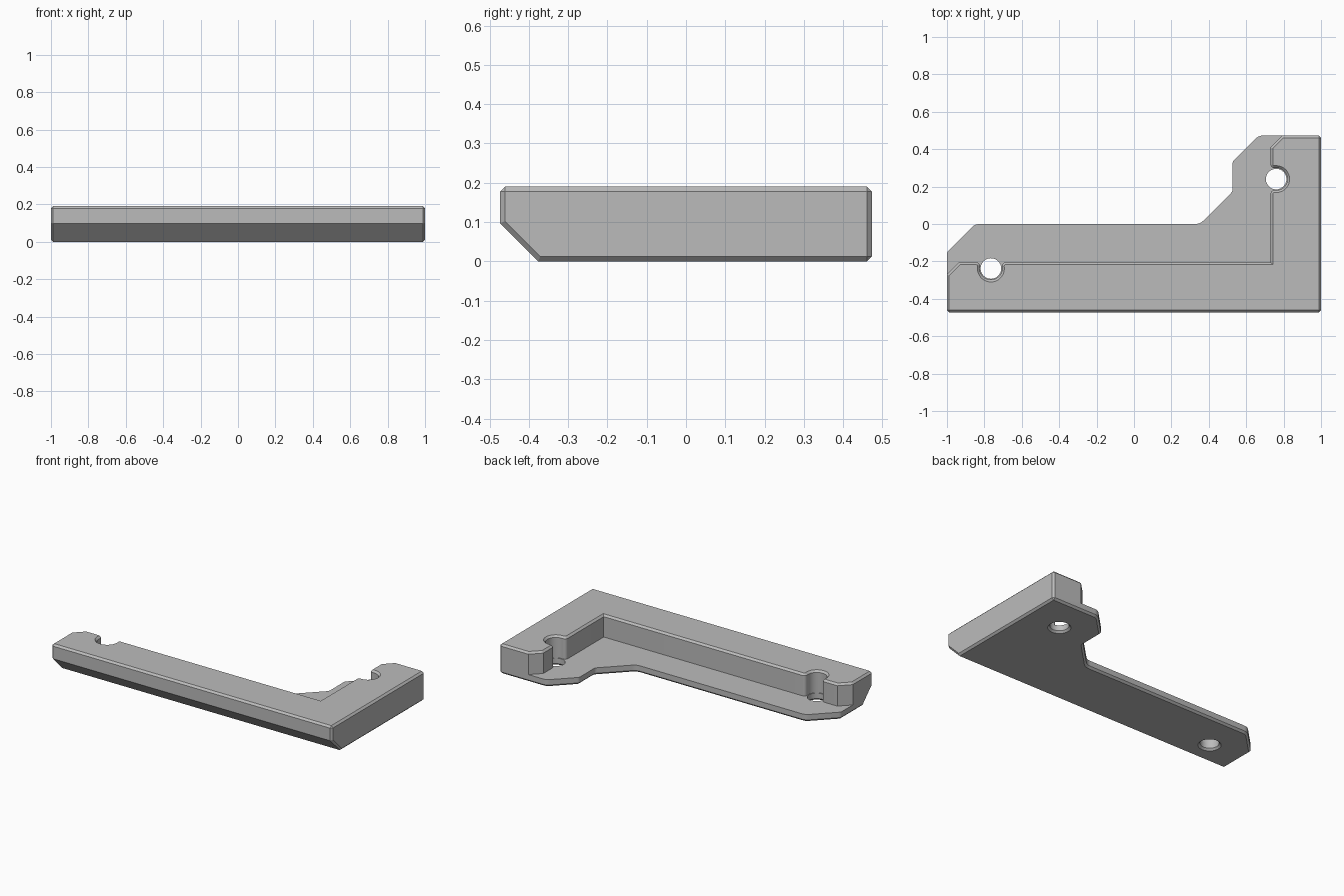
import bpy, bmesh
from math import sin, cos, pi, radians, sqrt, atan2
from mathutils import Vector

if "Cube" in bpy.data.objects:
    bpy.data.objects.remove(bpy.data.objects["Cube"])

HEIGHT, FLOOR, EDGE = 0.19, 0.047, 0.012
DEPTH = 0.473
WALL_Y, WALL_X = -0.205, 0.73
HOLES = [(-0.765, -0.238), (0.76, 0.24)]

grey = bpy.data.materials.new("plain grey")
grey.use_nodes = True
grey.diffuse_color = (0.5, 0.5, 0.5, 1)
grey.node_tree.nodes["Principled BSDF"].inputs["Base Color"].default_value = (0.5, 0.5, 0.5, 1)


def make_object(name, bm):
    bmesh.ops.recalc_face_normals(bm, faces=bm.faces)
    mesh = bpy.data.meshes.new(name)
    bm.to_mesh(mesh)
    bm.free()
    mesh.materials.append(grey)
    obj = bpy.data.objects.new(name, mesh)
    bpy.context.collection.objects.link(obj)
    return obj


def loft(rings):
    """Closed solid through stacked rings of (outline, z)."""
    bm = bmesh.new()
    loops = [[bm.verts.new((x, y, z)) for x, y in pts] for pts, z in rings]
    n = len(loops[0])
    bm.faces.new(loops[0][::-1])
    bm.faces.new(loops[-1])
    for a, b in zip(loops, loops[1:]):
        for i in range(n):
            j = (i + 1) % n
            bm.faces.new((a[i], a[j], b[j], b[i]))
    return bm


def rounded(corners, steps=5):
    """Outline from (x, y, radius) corners, with arcs where radius > 0."""
    out = []
    for i, (x, y, r) in enumerate(corners):
        p = Vector((x, y))
        if not r:
            out.append(p)
            continue
        a = (Vector(corners[i - 1][:2]) - p).normalized()
        b = (Vector(corners[(i + 1) % len(corners)][:2]) - p).normalized()
        half = a.angle(b) / 2
        centre = p + (a + b).normalized() * r / sin(half)
        start = p + a * r * cos(half) / sin(half) - centre
        end = p + b * r * cos(half) / sin(half) - centre
        sweep = start.angle(end)
        for k in range(steps + 1):
            t = sweep * k / steps
            out.append(centre + (start * sin(sweep - t) + end * sin(t)) / sin(sweep))
    return out


def grow(pts, d):
    """Mitred outward offset of a counter-clockwise outline."""
    out = []
    for i, p in enumerate(pts):
        a = (p - pts[i - 1]).normalized()
        b = (pts[(i + 1) % len(pts)] - p).normalized()
        na, nb = Vector((a.y, -a.x)), Vector((b.y, -b.x))
        out.append(p + (na + nb) * d / (1 + na.dot(nb)))
    return out


def notch(origin, along, inward, h, big=0.06, small=0.02):
    """Round screw relief in a wall, with filleted mouth."""
    half = sqrt((big + small) ** 2 - (h - small) ** 2)
    lean = atan2(h - small, half)
    left = []
    for k in range(6):
        t = -pi / 2 + (pi / 2 + lean) * k / 6
        left.append((-half + small * cos(t), small + small * sin(t)))
    arc = []
    for k in range(21):
        t = pi + lean - (pi + 2 * lean) * k / 20
        arc.append((big * cos(t), h + big * sin(t)))
    right = [(-s, d) for s, d in reversed(left)]
    return [origin + along * s + inward * d for s, d in left + arc + right]


# Outer block
outline = rounded([
    (-1, -DEPTH, 0), (1, -DEPTH, 0), (1, DEPTH, 0), (0.666, DEPTH, 0.06),
    (0.527, 0.334, 0.03), (0.527, 0.174, 0.03), (0.353, 0, 0.06),
    (-0.85, 0, 0.06), (-1, -0.15, 0.03)])
bm = loft([(outline, 0), (outline, HEIGHT)])
# Slanted underside along the front
cut = bmesh.ops.bisect_plane(
    bm, geom=bm.verts[:] + bm.edges[:] + bm.faces[:],
    plane_co=(0, -DEPTH, 0.097), plane_no=(0, -1, -1), clear_outer=True)
bmesh.ops.contextual_create(bm, geom=[e for e in cut["geom_cut"] if isinstance(e, bmesh.types.BMEdge)])
bmesh.ops.holes_fill(bm, edges=bm.edges)
bmesh.ops.recalc_face_normals(bm, faces=bm.faces)
sharp = [e for e in bm.edges if e.calc_face_angle(0) > radians(60)]
bmesh.ops.bevel(bm, geom=sharp, offset=EDGE, offset_type='OFFSET', segments=1,
                profile=0.5, affect='EDGES')
bracket = make_object("corner_bracket", bm)

# Pocket inside the L-shaped wall, flared at the rim
x_axis, y_axis = Vector((1, 0)), Vector((0, 1))
(ax, ay), (bx, by) = HOLES
pocket = [Vector(p) for p in ((-1.2, -0.37), (-1.1, -0.37), (-0.935, WALL_Y))]
pocket += notch(Vector((ax, WALL_Y)), x_axis, -y_axis, WALL_Y - ay)
pocket.append(Vector((WALL_X, WALL_Y)))
pocket += notch(Vector((WALL_X, by)), y_axis, x_axis, bx - WALL_X)
pocket += [Vector(p) for p in ((WALL_X, 0.41), (0.9, 0.58), (0.9, 0.8), (-1.2, 0.8))]
wide = grow(pocket, EDGE)
cutters = [make_object("pocket_cutter", loft([
    (pocket, FLOOR), (pocket, HEIGHT - EDGE), (wide, HEIGHT), (wide, HEIGHT + 0.1)]))]


# Screw holes, chamfered underneath
def circle(x, y, r, n=40):
    return [Vector((x + r * cos(2 * pi * k / n), y + r * sin(2 * pi * k / n))) for k in range(n)]


for x, y in HOLES:
    rim, bore = circle(x, y, 0.067), circle(x, y, 0.055)
    cutters.append(make_object("hole_cutter", loft([
        (rim, -0.1), (rim, 0), (bore, EDGE), (bore, HEIGHT / 2)])))

for c in cutters:
    mod = bracket.modifiers.new(c.name, 'BOOLEAN')
    mod.operation, mod.solver, mod.object = 'DIFFERENCE', 'EXACT', c

# Bake the cuts and drop the cutters
bpy.context.view_layer.update()
graph = bpy.context.evaluated_depsgraph_get()
baked = bpy.data.meshes.new_from_object(bracket.evaluated_get(graph))
bracket.modifiers.clear()
bracket.data = baked
for c in cutters:
    bpy.data.objects.remove(c)

bpy.ops.object.select_all(action='DESELECT')
bracket.select_set(True)
bpy.context.view_layer.objects.active = bracket
bpy.ops.object.shade_smooth_by_angle(angle=radians(25))
